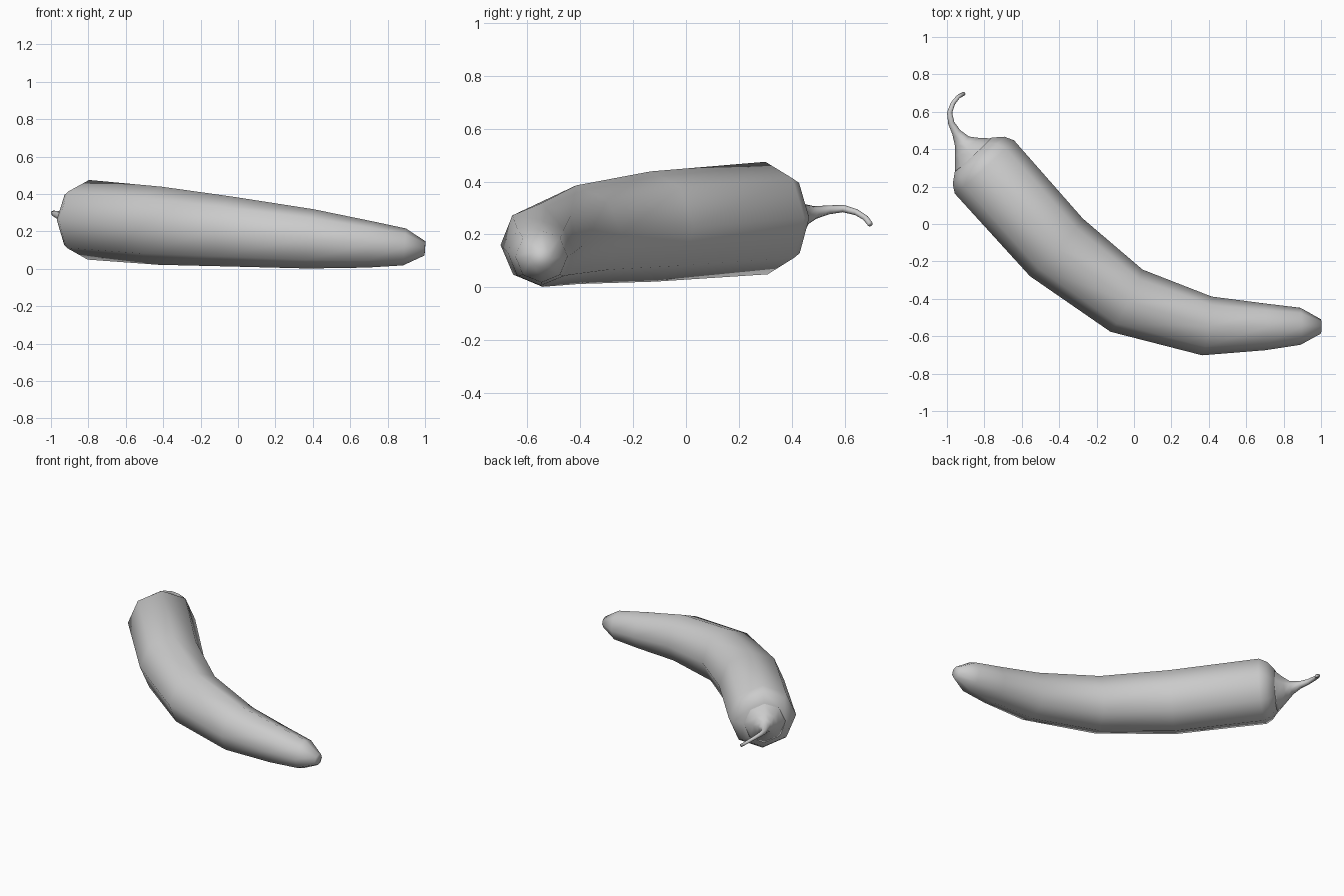
import bpy, bmesh, math
from mathutils import Vector

if "Cube" in bpy.data.objects:
    bpy.data.objects.remove(bpy.data.objects["Cube"])


def tube(name, rings, sides=8):
    """Loft octagonal rings (x, y, z, radius) along a bent path, smooth shaded."""
    pts = [Vector(r[:3]) for r in rings]
    bm = bmesh.new()
    loops = []
    for i, p in enumerate(pts):
        a = (p - pts[i - 1]).normalized() if i else Vector()
        b = (pts[i + 1] - p).normalized() if i < len(pts) - 1 else Vector()
        t = (a + b).normalized()
        side = t.cross(Vector((0, 0, 1))).normalized()
        up = side.cross(t)
        loop = []
        for k in range(sides):
            ang = 2 * math.pi * k / sides
            loop.append(bm.verts.new(p + rings[i][3] * (side * math.cos(ang) + up * math.sin(ang))))
        loops.append(loop)
    for l0, l1 in zip(loops, loops[1:]):
        for k in range(sides):
            n = (k + 1) % sides
            bm.faces.new((l0[k], l0[n], l1[n], l1[k]))
    bm.faces.new(loops[0])
    bm.faces.new(loops[-1])
    bmesh.ops.recalc_face_normals(bm, faces=bm.faces)
    for f in bm.faces:
        f.smooth = True
    mesh = bpy.data.meshes.new(name)
    bm.to_mesh(mesh)
    bm.free()
    obj = bpy.data.objects.new(name, mesh)
    bpy.context.collection.objects.link(obj)
    return obj


# Pepper body, from the shoulder to the blunt tip
tube("pepper_body", [
    (-0.860, 0.370, 0.263, 0.135),
    (-0.831, 0.339, 0.262, 0.188),
    (-0.800, 0.305, 0.262, 0.213),
    (-0.415, -0.125, 0.230, 0.209),
    (-0.040, -0.410, 0.199, 0.187),
    (0.390, -0.545, 0.160, 0.159),
    (0.700, -0.550, 0.131, 0.125),
    (0.890, -0.547, 0.117, 0.099),
    (1.000, -0.548, 0.109, 0.038),
])

# Green cap flowing into the curled stem
tube("cap_and_stem", [
    (-0.854, 0.363, 0.263, 0.141),
    (-0.864, 0.374, 0.264, 0.126),
    (-0.897, 0.412, 0.268, 0.078),
    (-0.920, 0.442, 0.273, 0.045),
    (-0.950, 0.490, 0.283, 0.024),
    (-0.977, 0.540, 0.293, 0.017),
    (-0.986, 0.595, 0.298, 0.014),
    (-0.968, 0.645, 0.284, 0.012),
    (-0.940, 0.680, 0.262, 0.011),
    (-0.908, 0.698, 0.238, 0.010),
])
